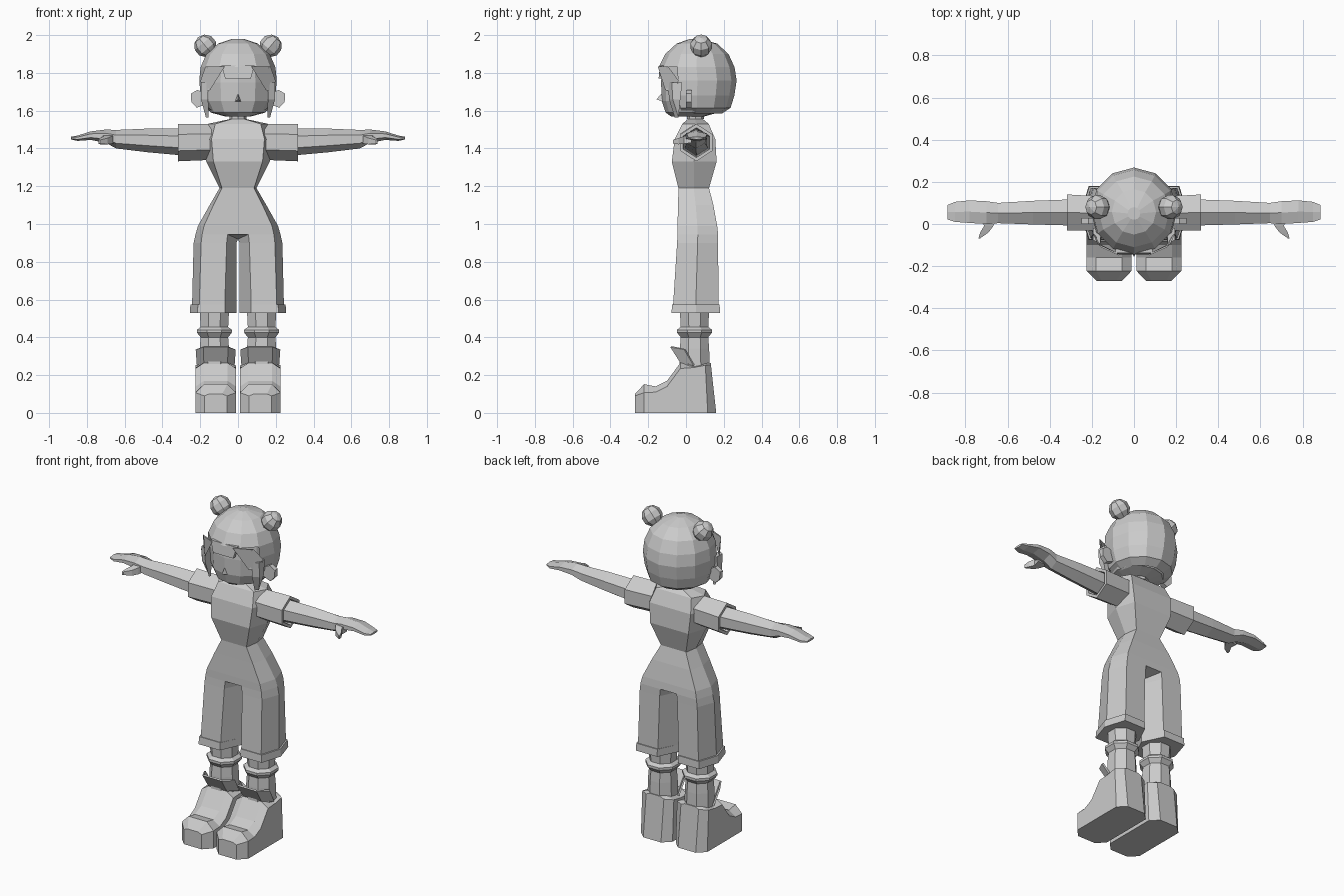
import bpy, bmesh, math
from mathutils import Matrix

grey = bpy.data.materials.new("light grey")
grey.diffuse_color = (0.6, 0.6, 0.6, 1)


def finish(name, bm, mirror=False):
    bmesh.ops.remove_doubles(bm, verts=bm.verts, dist=0.0005)
    bmesh.ops.recalc_face_normals(bm, faces=bm.faces)
    me = bpy.data.meshes.new(name)
    bm.to_mesh(me)
    bm.free()
    me.materials.append(grey)
    ob = bpy.data.objects.new(name, me)
    bpy.context.collection.objects.link(ob)
    if mirror:
        m = ob.modifiers.new("mirror", 'MIRROR')
        m.use_clip = True
    return ob


def skin(bm, rings, closed=True, caps=(True, True)):
    rows = [[bm.verts.new(p) for p in r] for r in rings]
    n = len(rows[0])
    for a, b in zip(rows, rows[1:]):
        for i in range(n if closed else n - 1):
            j = (i + 1) % n
            bm.faces.new((a[i], a[j], b[j], b[i]))
    if closed and caps[0]:
        bm.faces.new(rows[0])
    if closed and caps[1]:
        bm.faces.new(rows[-1])
    return rows


def loft(name, rings, mirror=False, **kw):
    bm = bmesh.new()
    skin(bm, rings, **kw)
    return finish(name, bm, mirror)


def oval(z, w, yf, yb, n=12, cx=0, start=-90):
    c, r = (yf + yb) / 2, (yb - yf) / 2
    angles = [math.radians(start + 360 * k / n) for k in range(n)]
    return [(cx + w * math.cos(a), c + r * math.sin(a), z) for a in angles]


def plate(name, outline, y0, y1, mirror=True):
    return loft(name, [[(x, y, z) for x, z in outline] for y in (y0, y1)], mirror)


# One-piece outfit: half torso rings (z, front, back, inner x, outer x, side x)
torso = [(1.555, 0.01, 0.09, 0.02, 0.035, 0.045),
         (1.53, -0.02, 0.12, 0.05, 0.12, 0.16),
         (1.45, -0.06, 0.155, 0.06, 0.14, 0.175),
         (1.33, -0.075, 0.162, 0.06, 0.13, 0.168),
         (1.19, -0.04, 0.122, 0.04, 0.085, 0.098),
         (1.10, -0.042, 0.145, 0.05, 0.13, 0.15),
         (0.99, -0.045, 0.165, 0.055, 0.18, 0.212),
         (0.945, -0.045, 0.17, 0.055, 0.19, 0.225)]
legs = [(0.90, -0.047, 0.17, 0.06, 0.195, 0.235),
        (0.575, -0.068, 0.172, 0.07, 0.205, 0.243),
        (0.575, -0.073, 0.178, 0.07, 0.212, 0.252),
        (0.53, -0.077, 0.18, 0.07, 0.215, 0.255)]


def side_points(z, f, b, xi, xo, xs):
    return [(xi, f, z), (xo, f, z), (xs, (f + b) / 2, z), (xo, b, z), (xi, b, z)]


bm = bmesh.new()
rows = skin(bm, [[(0, r[1], r[0])] + side_points(*r) + [(0, r[2], r[0])] for r in torso],
            closed=False)
crotch = (0, 0.06, 0.92)
leg_rings = [[crotch] + side_points(*torso[-1])]
leg_rings += [[(0.009, 0.055, r[0])] + side_points(*r) for r in legs]
skin(bm, leg_rings, caps=(False, True))
last = rows[-1]
mid = bm.verts.new(crotch)
bm.faces.new((last[0], last[1], mid))
bm.faces.new((last[6], last[5], mid))
finish("outfit", bm, True)


# Sleeves, arms and hands: six-sided sections along x
def section(x, yf, yb, z0, z1, d=0.28):
    ym, h = (yf + yb) / 2, (z1 - z0) * d
    return [(x, ym, z1), (x, yf, z1 - h), (x, yf, z0 + h),
            (x, ym, z0), (x, yb, z0 + h), (x, yb, z1 - h)]


loft("sleeve", [section(0.13, -0.03, 0.13, 1.34, 1.53),
                section(0.318, -0.03, 0.14, 1.332, 1.53),
                section(0.318, -0.015, 0.125, 1.352, 1.51),
                section(0.28, -0.01, 0.12, 1.36, 1.50)], True)
loft("arm", [section(0.26, -0.008, 0.118, 1.36, 1.505),
             section(0.48, -0.002, 0.11, 1.38, 1.505),
             section(0.645, 0.004, 0.1, 1.40, 1.498),
             section(0.70, 0.0, 0.108, 1.43, 1.50),
             section(0.78, 0.005, 0.112, 1.445, 1.49),
             section(0.85, 0.01, 0.105, 1.44, 1.468),
             section(0.885, 0.022, 0.09, 1.448, 1.462)], True)
loft("thumb", [[(x0, y, z0), (x1, y, z0), (x1, y, z1), (x0, y, z1)]
               for x0, x1, y, z0, z1 in [(0.65, 0.72, 0.03, 1.43, 1.475),
                                         (0.668, 0.712, -0.01, 1.425, 1.465),
                                         (0.69, 0.73, -0.04, 1.422, 1.455),
                                         (0.73, 0.738, -0.068, 1.425, 1.445)]], True)

# Neck and collar ring
loft("neck", [oval(z, r, 0.05 - r, 0.05 + r, 8) for z, r in [(1.5, 0.045), (1.6, 0.035)]])
loft("neck_band", [oval(z, 0.045, 0.005, 0.095, 8) for z in (1.555, 1.572)])

# Head with chin and nose
loft("head", [oval(*r) for r in [(1.57, 0.07, -0.08, 0.10), (1.59, 0.145, -0.108, 0.17),
                                 (1.65, 0.178, -0.128, 0.21), (1.75, 0.185, -0.132, 0.22),
                                 (1.85, 0.175, -0.125, 0.22)]])
bm = bmesh.new()
nose = [bm.verts.new(p) for p in [(0, -0.12, 1.70), (-0.02, -0.115, 1.645),
                                  (0.02, -0.115, 1.645), (0, -0.157, 1.66)]]
for f in [(0, 1, 3), (0, 3, 2), (1, 2, 3)]:
    bm.faces.new([nose[i] for i in f])
finish("nose", bm)

# Hair cap, open over the face
bm = bmesh.new()
hair = skin(bm, [oval(*r) for r in [(1.98, 0.03, 0.02, 0.08), (1.955, 0.105, -0.05, 0.165),
                                    (1.90, 0.168, -0.11, 0.225), (1.83, 0.198, -0.145, 0.257),
                                    (1.76, 0.205, -0.147, 0.268), (1.68, 0.198, -0.14, 0.256),
                                    (1.615, 0.178, -0.12, 0.236), (1.585, 0.13, -0.09, 0.19)]],
            caps=(True, False))
opening = [f for f in bm.faces if f.calc_center_median().z < 1.83
           and f.calc_center_median().y < -0.04]
bmesh.ops.delete(bm, geom=opening, context='FACES')
finish("hair", bm)

# Fringe: middle flap and slanted side strands
bm = bmesh.new()
skin(bm, [[(x, y + d, z) for x, y, z in [(-0.088, -0.138, 1.84), (0.088, -0.138, 1.84),
                                        (0.068, -0.145, 1.77), (-0.068, -0.145, 1.77)]]
          for d in (0, 0.02)])
finish("fringe", bm)
loft("side_strand", [[(x + d, y + d, z) for x, y, z in
                      [(0.085, -0.135, 1.835), (0.172, -0.095, 1.835), (0.198, -0.04, 1.76),
                       (0.19, -0.055, 1.69), (0.162, -0.095, 1.71)]]
                     for d in (0, -0.015)], True)
loft("hair_lock", [[(x0, y0, z), (x1, y0 + 0.02, z), (x1, y1, z), (x0, y1, z)]
                   for x0, x1, y0, y1, z in [(0.16, 0.195, -0.095, -0.02, 1.75),
                                             (0.158, 0.196, -0.09, -0.03, 1.66),
                                             (0.155, 0.17, -0.06, -0.04, 1.565)]], True)

# Ears
plate("ear", [(0.17, 1.69), (0.215, 1.71), (0.25, 1.69), (0.247, 1.645),
              (0.218, 1.615), (0.17, 1.635)], 0.0, 0.028)

# Hair buns
bm = bmesh.new()
spin = Matrix.Translation((0.173, 0.08, 1.943)) @ Matrix.Rotation(math.radians(40), 4, 'Y')
bmesh.ops.create_uvsphere(bm, u_segments=8, v_segments=5, radius=0.06, matrix=spin)
finish("hair_bun", bm, True)

# Lower legs with a flared sock band
loft("lower_leg", [oval(z, r, 0.045 - r, 0.045 + r, 8, 0.125, 22.5) for z, r in
                   [(0.56, 0.085), (0.455, 0.079), (0.44, 0.1), (0.425, 0.1),
                    (0.40, 0.079), (0.34, 0.084), (0.22, 0.088)]], True)

# Chunky shoes: sections along y, heel leaning forward toward the top
shoe = []
for y, w, h, c, lean in [(-0.27, 0.06, 0.10, 0.01, 0), (-0.222, 0.107, 0.152, 0.045, 0),
                         (-0.16, 0.107, 0.14, 0.03, 0), (-0.10, 0.107, 0.17, 0.03, 0),
                         (-0.03, 0.107, 0.265, 0.03, 0), (0.04, 0.107, 0.25, 0.01, 0),
                         (0.115, 0.107, 0.262, 0.01, 0.05), (0.16, 0.06, 0.265, 0.01, 0.11)]:
    t = w * 0.58
    shoe.append([(0.118 + x, y - lean * z, z) for x, z in
                 [(-w, 0), (-w, h - c), (-t, h), (t, h), (w, h - c), (w, 0)]])
loft("shoe", shoe, True)

# Shoe tongues flaring forward
tongue = loft("shoe_tongue", [[(0.118 + x, y, z) for x, y, z in r] for r in [
    [(-0.1, 0.04, 0.25), (-0.063, -0.03, 0.265), (0.063, -0.03, 0.265), (0.1, 0.04, 0.25)],
    [(-0.106, -0.01, 0.335), (-0.065, -0.083, 0.348), (0.065, -0.083, 0.348),
     (0.106, -0.01, 0.335)]]], True, closed=False)
tongue.modifiers.new("thickness", 'SOLIDIFY').thickness = 0.01
